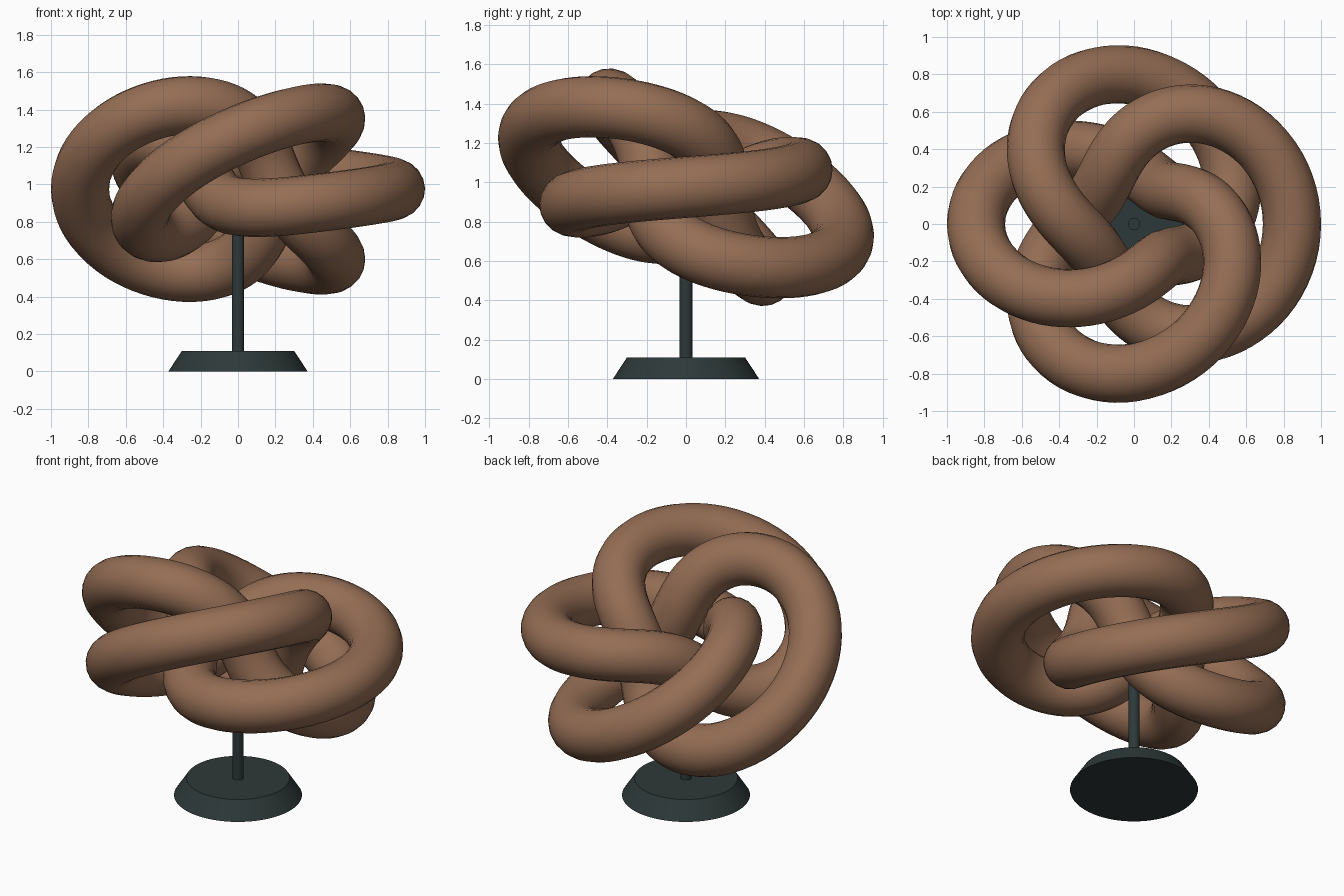
import bpy
from math import sin, cos, pi, radians
from mathutils import Vector, Matrix

cube = bpy.data.objects.get("Cube")
if cube:
    bpy.data.objects.remove(cube, do_unlink=True)

RING, WAVE, TUBE = 0.5556, 0.2889, 0.1556   # knot radii
CENTRE_Z = 0.975
TILT = radians(-20)


def material(name, rgb):
    mat = bpy.data.materials.new(name)
    mat.use_nodes = True
    mat.diffuse_color = (*rgb, 1)
    bsdf = mat.node_tree.nodes["Principled BSDF"]
    bsdf.inputs["Base Color"].default_value = (*rgb, 1)
    bsdf.inputs["Roughness"].default_value = 0.6
    return mat


def cone(name, bottom, top, z0, z1, mat):
    bpy.ops.mesh.primitive_cone_add(vertices=64, radius1=bottom, radius2=top,
                                    depth=z1 - z0, location=(0, 0, (z0 + z1) / 2))
    obj = bpy.context.object
    obj.name = name
    obj.data.materials.append(mat)
    bpy.ops.object.shade_smooth_by_angle(angle=radians(30))
    return obj


def knot_point(t):
    reach = RING + WAVE * cos(4 * t)
    return Vector((reach * cos(3 * t), reach * sin(3 * t), WAVE * sin(4 * t)))


bronze = material("warm bronze", (0.30, 0.155, 0.09))
slate = material("dark slate", (0.027, 0.04, 0.04))

# Stand
cone("base", 0.372, 0.30, 0, 0.11, slate)
cone("post", 0.033, 0.033, 0.10, 0.86, slate)

# Tilted closed tube winding three times round and four times through the ring
curve = bpy.data.curves.new("knot_path", "CURVE")
curve.dimensions = "3D"
curve.bevel_depth = TUBE
curve.bevel_resolution = 8
steps = 320
spline = curve.splines.new("POLY")
spline.points.add(steps - 1)
spline.use_cyclic_u = True
place = Matrix.Translation((0, 0, CENTRE_Z)) @ Matrix.Rotation(TILT, 4, "X")
for i, point in enumerate(spline.points):
    point.co = (*(place @ knot_point(2 * pi * i / steps)), 1)
path = bpy.data.objects.new("knot_path", curve)
bpy.context.collection.objects.link(path)

# Turn the swept tube into a smooth mesh
bpy.ops.object.select_all(action="DESELECT")
path.select_set(True)
bpy.context.view_layer.objects.active = path
bpy.ops.object.convert(target="MESH")
knot = bpy.context.object
knot.name = "knot"
knot.data.materials.clear()
knot.data.materials.append(bronze)
bpy.ops.object.shade_smooth()
